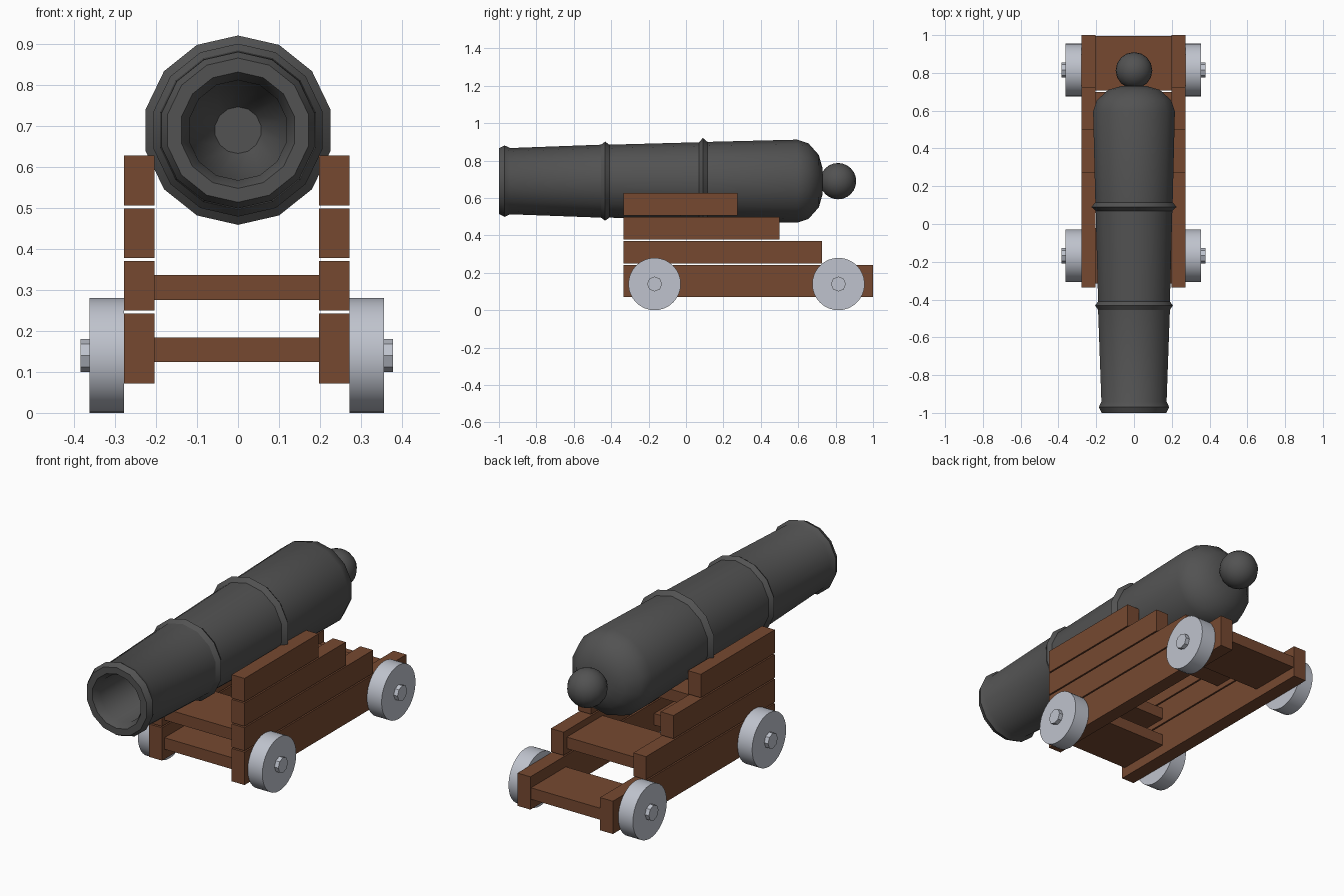
import bpy, bmesh, math
from mathutils import Matrix

if "Cube" in bpy.data.objects:
    bpy.data.objects.remove(bpy.data.objects["Cube"])

CX = -0.003      # carriage centre line
AXIS_Z = 0.69    # barrel axis height


def material(name, rgb):
    m = bpy.data.materials.new(name)
    m.diffuse_color = (*rgb, 1)
    m.use_nodes = True
    m.node_tree.nodes["Principled BSDF"].inputs["Base Color"].default_value = m.diffuse_color
    return m


IRON = material("dark_iron", (0.085, 0.085, 0.085))
WOOD = material("brown_wood", (0.18, 0.066, 0.03))
STEEL = material("pale_steel", (0.52, 0.545, 0.61))


def finish(name, bm, mat, smooth=False):
    bmesh.ops.recalc_face_normals(bm, faces=bm.faces)
    me = bpy.data.meshes.new(name)
    bm.to_mesh(me)
    bm.free()
    me.materials.append(mat)
    ob = bpy.data.objects.new(name, me)
    bpy.context.collection.objects.link(ob)
    if smooth:
        bpy.ops.object.select_all(action='DESELECT')
        ob.select_set(True)
        bpy.context.view_layer.objects.active = ob
        bpy.ops.object.shade_smooth_by_angle(angle=math.radians(30))
    return ob


def box(name, x0, x1, y0, y1, z0, z1):
    bm = bmesh.new()
    bmesh.ops.create_cube(bm, size=1)
    bmesh.ops.scale(bm, vec=(x1 - x0, y1 - y0, z1 - z0), verts=bm.verts)
    bmesh.ops.translate(bm, vec=((x0 + x1) / 2, (y0 + y1) / 2, (z0 + z1) / 2), verts=bm.verts)
    return finish(name, bm, WOOD)


def disc(name, x0, x1, y, z, r, sides):
    bm = bmesh.new()
    bmesh.ops.create_cone(bm, cap_ends=True, segments=sides, radius1=r, radius2=r, depth=abs(x1 - x0),
                          matrix=Matrix.Translation(((x0 + x1) / 2, y, z)) @ Matrix.Rotation(math.pi / 2, 4, 'Y'))
    return finish(name, bm, STEEL, True)


def lathe(name, profile, sides, mat):
    """Turn (y, radius) points around the barrel axis."""
    bm = bmesh.new()
    rings = []
    for y, r in profile:
        angles = [2 * math.pi * i / sides for i in range(sides)]
        rings.append([bm.verts.new((r * math.sin(a), y, AXIS_Z + r * math.cos(a))) for a in angles])
    for a, b in zip(rings, rings[1:]):
        for i in range(sides):
            j = (i + 1) % sides
            bm.faces.new((a[i], a[j], b[j], b[i]))
    bm.faces.new(rings[0])
    bm.faces.new(rings[-1])
    return finish(name, bm, mat, True)


# Barrel: bore from its blind end to the muzzle, then the outside back to the breech
lathe("barrel", [
    (0.70, 0.057), (0.60, 0.115), (-0.96, 0.122), (-1.0, 0.142),
    (-1.0, 0.176), (-0.97, 0.191), (-0.94, 0.177),
    (-0.455, 0.195), (-0.432, 0.211), (-0.41, 0.195),
    (0.07, 0.208), (0.09, 0.231), (0.115, 0.21),
    (0.595, 0.222), (0.655, 0.202), (0.71, 0.14), (0.73, 0.07)], 14, IRON)

# Knob behind the breech
bm = bmesh.new()
bmesh.ops.create_uvsphere(bm, u_segments=16, v_segments=12, radius=0.097,
                          matrix=Matrix.Translation((0, 0.813, AXIS_Z)))
finish("breech_knob", bm, IRON, True)

# Stepped side planks, wheels and hubs on both sides
PLANKS = [(0.072, 0.243, 1.0), (0.25, 0.371, 0.726), (0.378, 0.499, 0.5), (0.506, 0.628, 0.275)]
for side, s in (("left", -1), ("right", 1)):
    xa, xb = sorted((CX + s * 0.201, CX + s * 0.275))
    for n, (z0, z1, back) in enumerate(PLANKS, 1):
        box(f"{side}_plank_{n}", xa, xb, -0.335, back, z0, z1)
    for end, y in (("front", -0.168), ("rear", 0.815)):
        disc(f"{end}_{side}_wheel", CX + s * 0.275, CX + s * 0.359, y, 0.14, 0.14, 32)
        disc(f"{end}_{side}_hub", CX + s * 0.35, CX + s * 0.381, y, 0.14, 0.04, 8)

# Cross boards between the sides
for name, y0, y1, z in (("front_lower_board", -0.315, -0.02, 0.124),
                        ("front_upper_board", -0.315, -0.02, 0.276),
                        ("rear_upper_board", 0.405, 0.70, 0.276),
                        ("rear_lower_board", 0.708, 0.995, 0.124)):
    box(name, CX - 0.201, CX + 0.201, y0, y1, z, z + 0.06)
